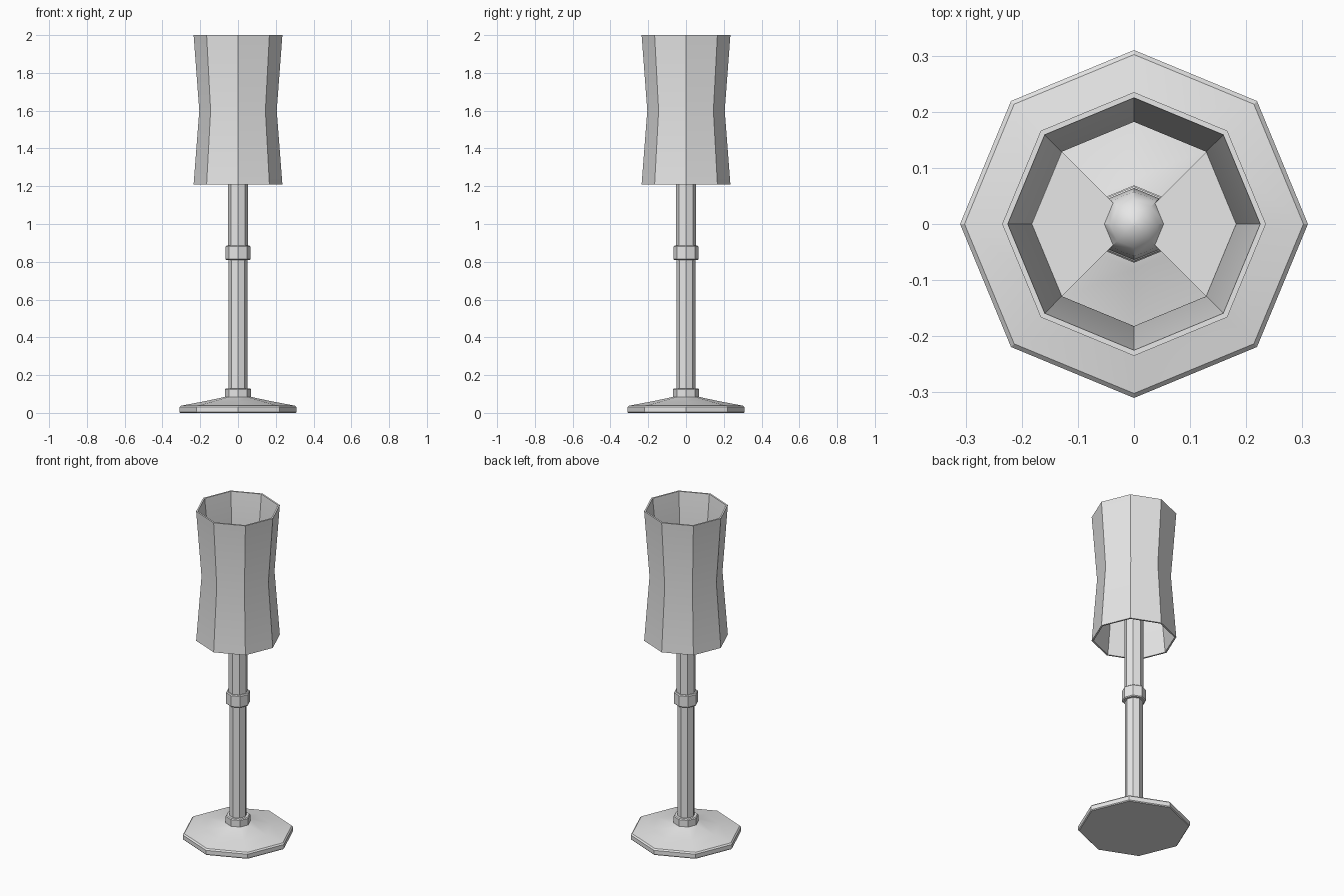
import bpy
import bmesh
import math

SIDES = 8

cube = bpy.data.objects.get("Cube")
if cube:
    bpy.data.objects.remove(cube, do_unlink=True)

grey = bpy.data.materials.new("plain grey")
grey.use_nodes = True
grey.diffuse_color = (0.8, 0.8, 0.8, 1)
grey.node_tree.nodes["Principled BSDF"].inputs["Base Color"].default_value = (0.8, 0.8, 0.8, 1)


def finish(name, bm):
    bmesh.ops.recalc_face_normals(bm, faces=bm.faces)
    mesh = bpy.data.meshes.new(name)
    bm.to_mesh(mesh)
    bm.free()
    mesh.materials.append(grey)
    obj = bpy.data.objects.new(name, mesh)
    bpy.context.collection.objects.link(obj)
    bpy.ops.object.select_all(action="DESELECT")
    obj.select_set(True)
    bpy.context.view_layer.objects.active = obj
    bpy.ops.object.shade_smooth_by_angle(angle=math.radians(30))
    return obj


def polar(radius, step, z):
    a = math.tau * step / SIDES
    return (radius * math.cos(a), radius * math.sin(a), z)


def lathe(name, profile, closed=False):
    """Turn a (radius, z) profile into an eight-sided solid."""
    bm = bmesh.new()
    rings = [[bm.verts.new(polar(r, i, z)) for i in range(SIDES)] for r, z in profile]
    pairs = list(zip(rings, rings[1:]))
    if closed:
        pairs.append((rings[-1], rings[0]))
    else:
        bm.faces.new(rings[0][::-1])
        bm.faces.new(rings[-1])
    for low, high in pairs:
        for i in range(SIDES):
            j = (i + 1) % SIDES
            bm.faces.new((low[i], low[j], high[j], high[i]))
    return finish(name, bm)


def collar(name, radius, bottom, top):
    b = 0.005
    return lathe(name, [(radius - b, bottom), (radius, bottom + b),
                        (radius, top - b), (radius - b, top)])


# Foot and post
lathe("base", [(0.305, 0), (0.31, 0.005), (0.31, 0.03), (0.302, 0.038),
               (0.19, 0.059), (0.08, 0.082), (0.073, 0.085)])
lathe("lower_post", [(0.049, 0.08), (0.049, 0.85)])
lathe("upper_post", [(0.054, 0.85), (0.054, 1.5)])
collar("base_collar", 0.069, 0.08, 0.13)
collar("middle_collar", 0.067, 0.81, 0.885)

# Bulb
bulb = [(0.064 * math.cos(math.radians(a)), 1.56 + 0.075 * math.sin(math.radians(a)))
        for a in (-60, -30, 0, 25, 48, 70)]
lathe("bulb", bulb + [(0.004, 1.635)])

# Waisted hollow shade
lathe("shade", [(0.235, 1.21), (0.205, 1.6), (0.235, 2),
                (0.225, 2), (0.182, 1.6), (0.225, 1.21)], closed=True)

# Two flat wedges that carry the shade
for name, start in (("left_bracket", -1), ("right_bracket", 3)):
    bm = bmesh.new()
    layers = []
    for z in (1.592, 1.6):
        corners = [(0, 0, z)] + [polar(0.184, start + k, z) for k in range(3)]
        layers.append([bm.verts.new(c) for c in corners])
    low, high = layers
    bm.faces.new(low[::-1])
    bm.faces.new(high)
    for i in range(4):
        j = (i + 1) % 4
        bm.faces.new((low[i], low[j], high[j], high[i]))
    finish(name, bm)
